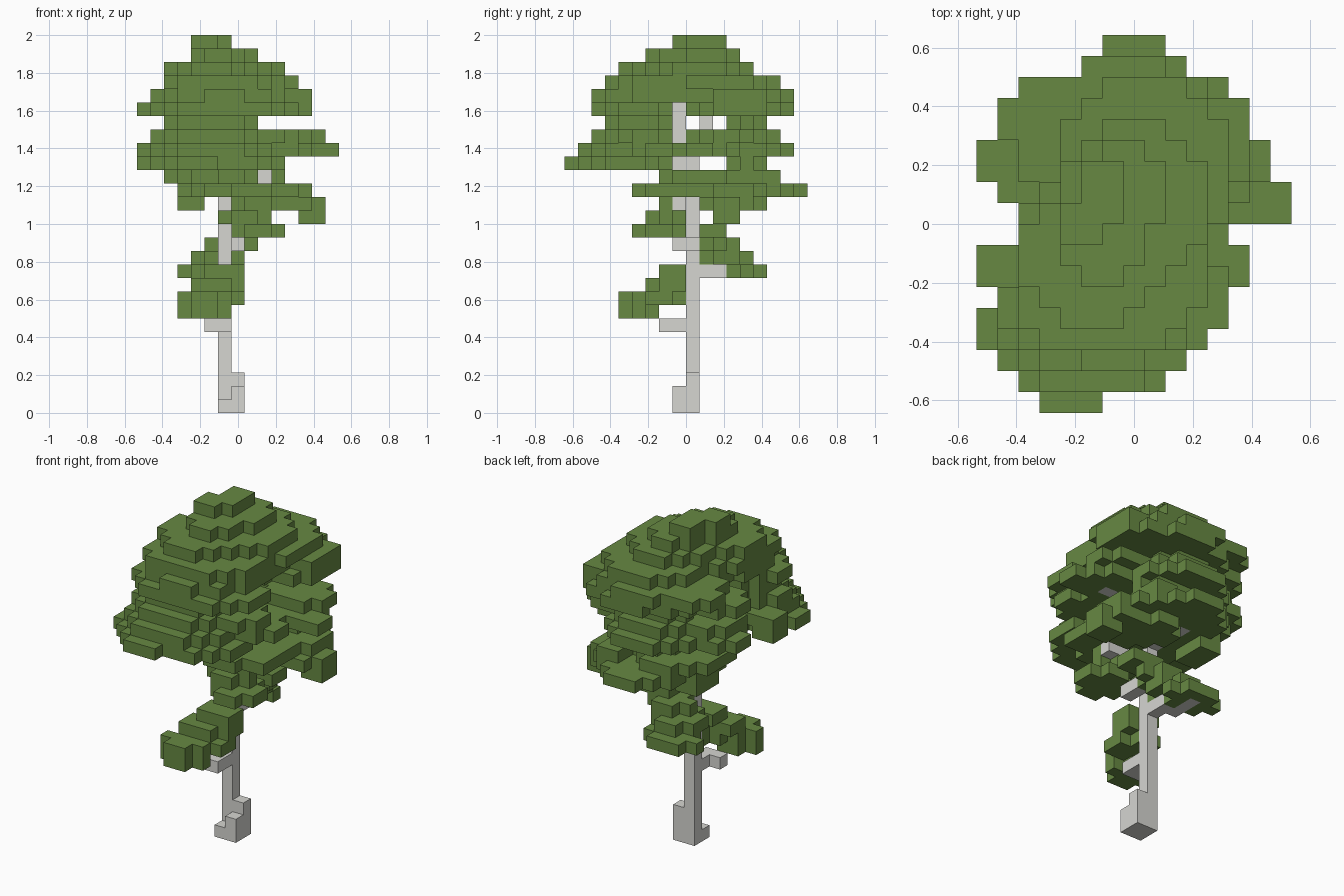
import bpy
import bmesh
from mathutils import Vector

cube = bpy.data.objects.get("Cube")
if cube:
    bpy.data.objects.remove(cube, do_unlink=True)

UNIT = 2 / 28                       # size of one block
ORIGIN = Vector((-7.5, -9, 0))      # grid corner, in blocks
AXES = [Vector(a) for a in ((1, 0, 0), (0, 1, 0), (0, 0, 1))]


def make_material(name, color):
    mat = bpy.data.materials.new(name)
    mat.use_nodes = True
    mat.diffuse_color = color
    mat.node_tree.nodes["Principled BSDF"].inputs["Base Color"].default_value = color
    return mat


leaf_green = make_material("leaf green", (0.135, 0.25, 0.055, 1))
bark_grey = make_material("pale grey bark", (0.67, 0.67, 0.64, 1))

parts = []          # (name, material, cells)
occupied = set()


def add_part(name, material, cells):
    cells = set(cells) - occupied
    occupied.update(cells)
    parts.append((name, material, cells))


def column(x, y, bottom, top):
    return [(x, y, z) for z in range(bottom, top + 1)]


def limb(start, end):
    """Blocks stepping one axis at a time from start to end."""
    cell, cells = list(start), [tuple(start)]
    for axis in (1, 0, 2):
        while cell[axis] != end[axis]:
            cell[axis] += 1 if end[axis] > cell[axis] else -1
            cells.append(tuple(cell))
    return cells


def oval(z, x0, x1, y0, y1):
    """Blocks of one layer inside the oval that fits the given limits."""
    cx, cy, rx, ry = (x0 + x1) / 2, (y0 + y1) / 2, (x1 - x0) / 2, (y1 - y0) / 2
    return [(x, y, z) for x in range(x0, x1) for y in range(y0, y1)
            if ((x + .5 - cx) / rx) ** 2 + ((y + .5 - cy) / ry) ** 2 < 1]


def leaves(name, bottom, *layers):
    """Stack of layers from the bottom up, each a list of ovals."""
    cells = []
    for z, ovals in enumerate(layers, bottom):
        for limits in ovals:
            cells += oval(z, *limits)
    add_part(name, leaf_green, cells)


# Trunk with flared roots
add_part("trunk", bark_grey, column(6, 9, 0, 18) + column(6, 8, 18, 22))
add_part("roots", bark_grey,
         column(7, 9, 0, 2) + column(7, 8, 0, 1) + column(6, 8, 0, 0))

# Branches
branches = {
    "low_front_branch": ((6, 8, 6), (5, 7, 6)),
    "low_back_branch": ((6, 10, 10), (5, 11, 10)),
    "low_back_twig": ((5, 12, 10), (5, 13, 10)),
    "middle_front_branch": ((7, 9, 12), (7, 8, 12)),
    "middle_back_branch": ((6, 10, 16), (9, 13, 17)),
    "short_left_branch": ((8, 8, 15), (9, 8, 15)),
    "front_branch": ((6, 7, 18), (5, 4, 18)),
    "left_branch": ((7, 9, 19), (11, 10, 19)),
    "back_branch": ((6, 10, 19), (5, 13, 19)),
    "upper_back_branch": ((7, 10, 20), (7, 10, 22)),
    "crown_branch": ((7, 11, 22), (5, 11, 22)),
}
for name, (start, end) in branches.items():
    add_part(name, bark_grey, limb(start, end))

# Low tufts
leaves("low_front_leaves", 7,
       [(3, 7, 4, 7)],
       [(3, 7, 4, 7), (5, 8, 5, 9)],
       [(4, 7, 6, 8), (6, 8, 7, 9)],
       [(5, 8, 7, 9)])
leaves("low_back_leaves", 10,
       [(3, 8, 12, 15)],
       [(4, 8, 10, 14)],
       [(5, 9, 10, 13)],
       [(7, 10, 10, 12)])
leaves("middle_front_leaves", 13,
       [(7, 11, 5, 9)],
       [(6, 10, 6, 9)],
       [(8, 10, 7, 8)])

# Wide back shelf
leaves("back_shelf_leaves", 14,
       [(12, 14, 11, 13)],
       [(8, 14, 10, 14), (7, 11, 11, 15), (3, 5, 11, 14)],
       [(4, 11, 9, 18), (3, 8, 9, 15), (8, 13, 10, 15), (5, 12, 5, 11)],
       [(2, 9, 8, 16), (5, 9, 7, 11), (10, 11, 12, 14), (9, 11, 14, 16)])

# Middle lobes around the trunk
leaves("front_lobe_leaves", 18,
       [(1, 8, 0, 8), (0, 5, 2, 6), (3, 11, 1, 8), (0, 2, 6, 8)],
       [(1, 10, 1, 8), (0, 6, 5, 8), (0, 2, 6, 8), (8, 13, 5, 9)],
       [(1, 10, 2, 8), (7, 12, 4, 8)],
       [(2, 9, 3, 8)])
leaves("left_lobe_leaves", 19,
       [(9, 15, 9, 11), (7, 14, 9, 13)],
       [(8, 14, 10, 14)])
leaves("back_lobe_leaves", 18,
       [(5, 11, 12, 15)],
       [(3, 11, 11, 17), (0, 6, 10, 14)],
       [(1, 8, 9, 14), (4, 10, 11, 16)],
       [(4, 9, 12, 15)])

# Domed crown
leaves("crown_leaves", 22,
       [(1, 12, 2, 8), (4, 12, 3, 8), (0, 7, 10, 14), (3, 13, 9, 17)],
       [(2, 11, 2, 12), (2, 12, 8, 17), (1, 6, 12, 16), (6, 13, 10, 16)],
       [(2, 11, 3, 12), (2, 8, 3, 8), (4, 12, 7, 16)],
       [(2, 9, 4, 11), (4, 11, 6, 14)],
       [(4, 8, 6, 11), (5, 9, 8, 13)],
       [(4, 6, 8, 10), (5, 7, 9, 12)])


def build(name, material, cells):
    """Mesh of the exposed block faces, with flat areas merged."""
    bm = bmesh.new()
    for cell in sorted(cells):
        center = Vector(cell) + Vector((.5, .5, .5)) + ORIGIN
        for i, axis in enumerate(AXES):
            u, v = AXES[(i + 1) % 3] / 2, AXES[(i + 2) % 3] / 2
            for sign in (1, -1):
                normal = axis * sign
                if tuple(int(c + n) for c, n in zip(cell, normal)) in occupied:
                    continue
                mid = center + normal / 2
                ring = [mid - u - v, mid + u - v, mid + u + v, mid - u + v]
                bm.faces.new([bm.verts.new(p * UNIT) for p in ring[::sign]])
    bmesh.ops.remove_doubles(bm, verts=bm.verts, dist=UNIT / 50)
    bmesh.ops.dissolve_limit(bm, angle_limit=.01, verts=bm.verts, edges=bm.edges)
    mesh = bpy.data.meshes.new(name)
    bm.to_mesh(mesh)
    bm.free()
    mesh.materials.append(material)
    bpy.context.collection.objects.link(bpy.data.objects.new(name, mesh))


for part in parts:
    build(*part)
